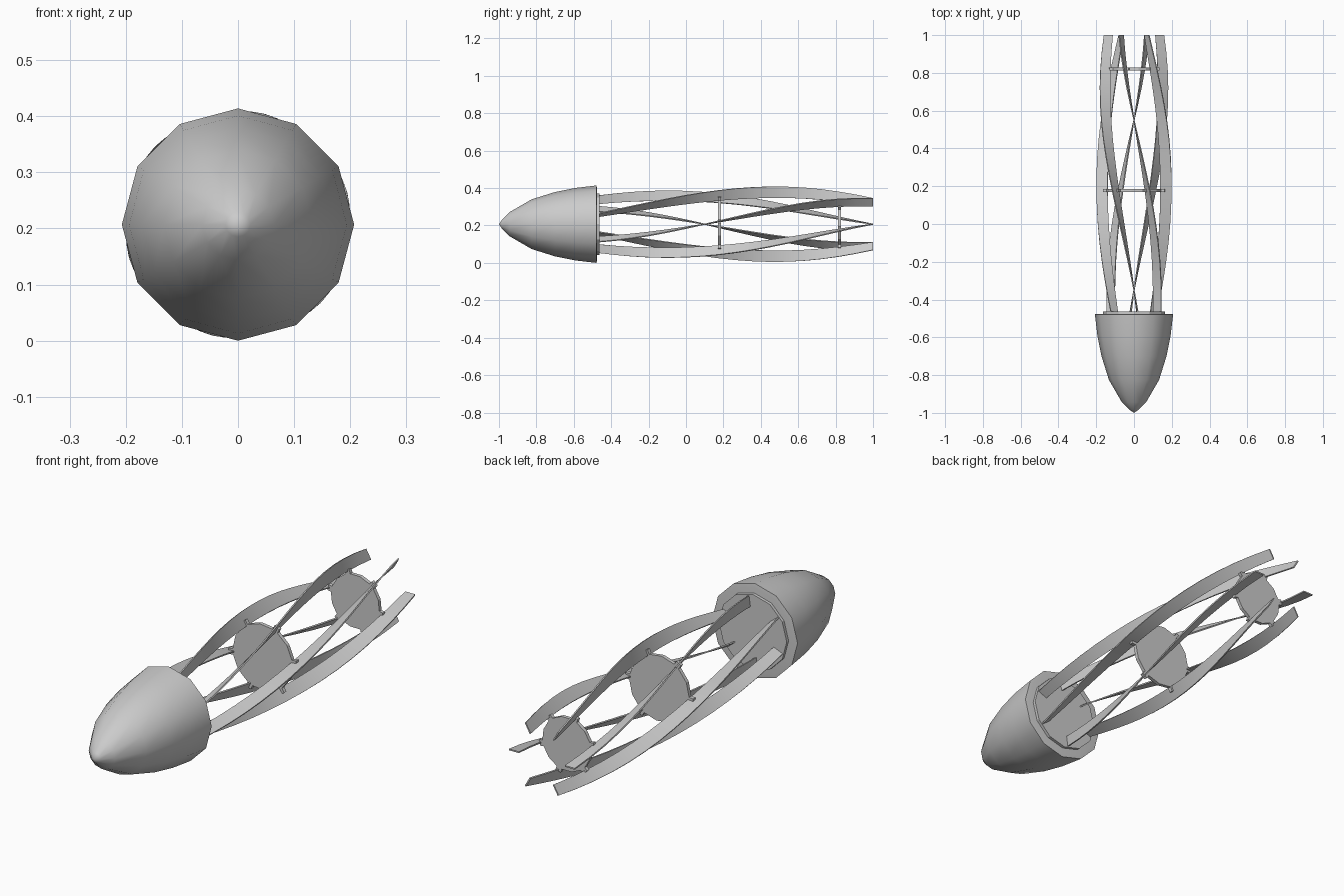
import bpy, bmesh
from math import sin, cos, pi, radians

if "Cube" in bpy.data.objects:
    bpy.data.objects.remove(bpy.data.objects["Cube"])

CZ = 0.207      # height of the long axis


def ring(bm, pts, y):
    """Vertices at polar (radius, angle) positions around the long axis."""
    return [bm.verts.new((r * cos(a), y, CZ + r * sin(a))) for r, a in pts]


def bridge(bm, a, b):
    n = len(a)
    for i in range(n):
        j = (i + 1) % n
        bm.faces.new((a[i], a[j], b[j], b[i]))


def finish(bm, name, angle=None):
    bmesh.ops.recalc_face_normals(bm, faces=bm.faces[:])
    me = bpy.data.meshes.new(name)
    bm.to_mesh(me)
    bm.free()
    ob = bpy.data.objects.new(name, me)
    bpy.context.collection.objects.link(ob)
    if angle:
        bpy.ops.object.select_all(action='DESELECT')
        ob.select_set(True)
        bpy.context.view_layer.objects.active = ob
        bpy.ops.object.shade_smooth_by_angle(angle=radians(angle))
    return ob


def circle(r, n=12):
    return [(r, 2 * pi * i / n) for i in range(n)]


def twist(y):
    return radians(66.67 * (y - 0.1))


def outer_radius(y):
    k = 0.12 if y > 0.4 else 0.0634
    return 0.203 - k * (y - 0.4) ** 2


# twelve-sided nose with a stepped mounting plate behind it
bm = bmesh.new()
tip = bm.verts.new((0, -1, CZ))
profile = [(0.022, -0.985), (0.064, -0.944), (0.133, -0.825), (0.172, -0.70),
           (0.194, -0.59), (0.207, -0.478), (0.190, -0.476)]
rings = [ring(bm, circle(r), y) for r, y in profile]
for i in range(12):
    bm.faces.new((tip, rings[0][i], rings[0][(i + 1) % 12]))
for a, b in zip(rings, rings[1:]):
    bridge(bm, a, b)
bm.faces.new(rings[-1])
finish(bm, "nose_cone", 40)


def plate(name, y0, y1, pts):
    bm = bmesh.new()
    a, b = ring(bm, pts, y0), ring(bm, pts, y1)
    bridge(bm, a, b)
    bm.faces.new(a)
    bm.faces.new(b)
    finish(bm, name)


plate("mounting_plate", -0.48, -0.463, circle(0.165))


# bulkheads with six tabs that grip the blades
def tabbed(r, r_tab, y):
    pts = []
    for i in range(6):
        c = twist(y) + i * pi / 3
        w = 0.013
        pts += [(r, c - w / r), (r_tab, c - w / r_tab),
                (r_tab, c + w / r_tab), (r, c + w / r), (r, c + pi / 6)]
    return pts


for name, y, r, rt in (("middle_bulkhead", 0.178, 0.145, 0.165),
                       ("rear_bulkhead", 0.82, 0.118, 0.135)):
    plate(name, y - 0.008, y + 0.008, tabbed(r, rt, y))

# six twisted radial blades
N, T = 16, 0.003
for k in range(6):
    bm = bmesh.new()
    prev = None
    for i in range(N + 1):
        y = -0.47 + 1.47 * i / N
        ro = outer_radius(y)
        ri = ro * 0.7
        c = twist(y) + k * pi / 3
        cur = ring(bm, [(ri, c - T / ri), (ro, c - T / ro),
                        (ro, c + T / ro), (ri, c + T / ri)], y)
        if prev:
            bridge(bm, prev, cur)
        else:
            bm.faces.new(cur)
        prev = cur
    bm.faces.new(prev)
    finish(bm, f"twisted_blade_{k + 1}", 30)
